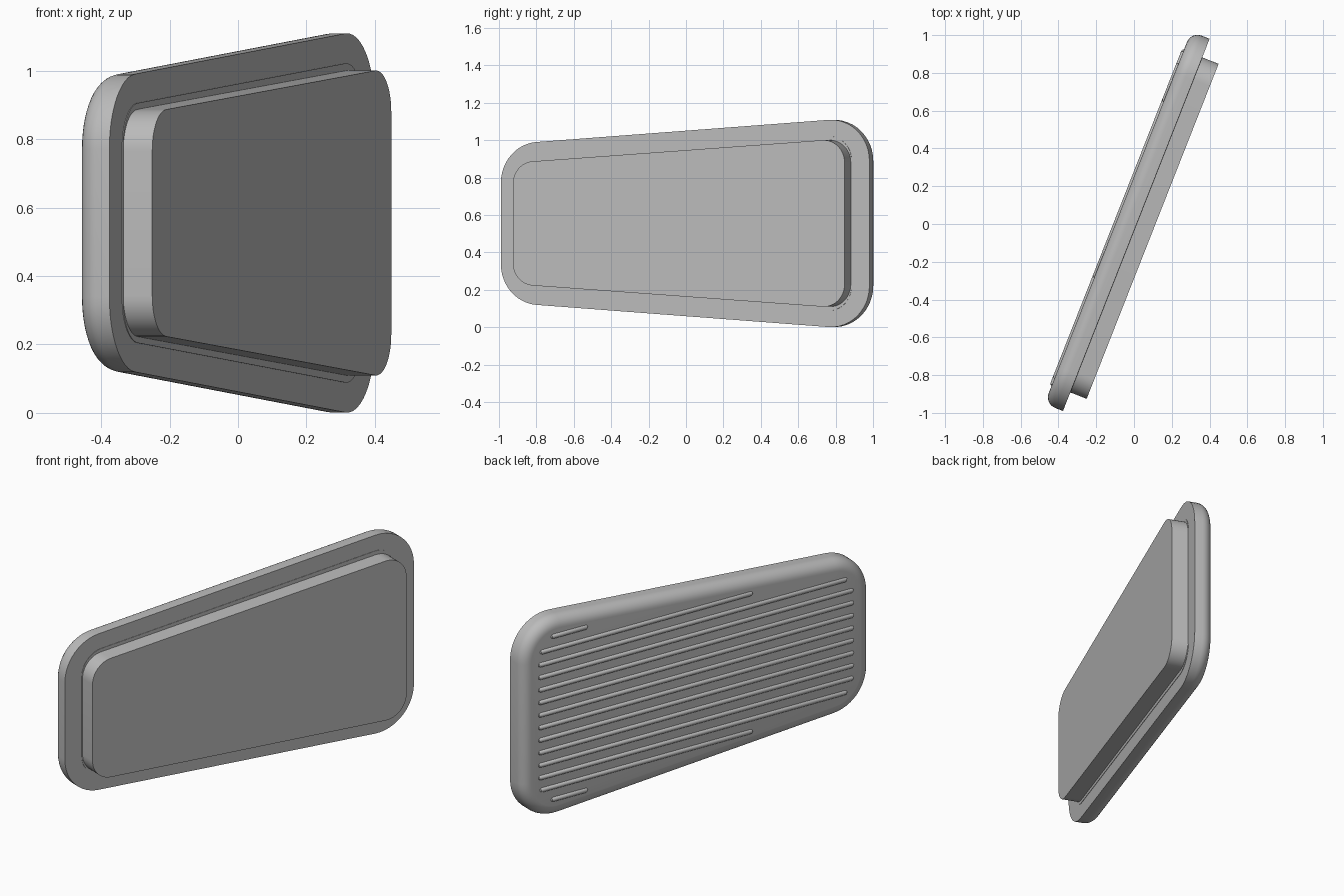
import bpy, bmesh, math

cube = bpy.data.objects.get("Cube")
if cube:
    bpy.data.objects.remove(cube)

ANGLE = math.radians(68.5)   # heading of the panel's long axis
MID_Z = 0.555

grey = bpy.data.materials.new("mid_grey")
grey.use_nodes = True
grey.diffuse_color = (0.5, 0.5, 0.5, 1)
grey.node_tree.nodes["Principled BSDF"].inputs["Base Color"].default_value = (0.5, 0.5, 0.5, 1)


def outline(half_len, mid_h, slope, r, inset=0.0, n=12):
    """Rounded trapezoid in (along, up), counter-clockwise."""
    k = math.hypot(1, slope)
    half_len, mid_h, r = half_len - inset, mid_h - inset * k, r - inset
    turn = math.pi / 2 + math.atan(slope)
    top = []
    for sign, a0, a1 in ((1, 0, turn), (-1, turn, math.pi)):
        cu = sign * (half_len - r)
        cz = mid_h + slope * cu - r * k
        for i in range(n + 1):
            a = a0 + (a1 - a0) * i / n
            top.append((cu + r * math.cos(a), cz + r * math.sin(a)))
    return top + [(u, -z) for u, z in reversed(top)]


def loft(bm, rings):
    """Skin a list of equal rings of 3D points and cap both ends."""
    loops = [[bm.verts.new(p) for p in ring] for ring in rings]
    for a, b in zip(loops, loops[1:]):
        for i in range(len(a)):
            j = (i + 1) % len(a)
            bm.faces.new((a[i], a[j], b[j], b[i]))
    bm.faces.new(loops[0])
    bm.faces.new(loops[-1])


def finish(name, bm):
    bmesh.ops.recalc_face_normals(bm, faces=bm.faces)
    mesh = bpy.data.meshes.new(name)
    bm.to_mesh(mesh)
    bm.free()
    mesh.materials.append(grey)
    ob = bpy.data.objects.new(name, mesh)
    bpy.context.collection.objects.link(ob)
    ob.rotation_euler.z = ANGLE
    ob.location.z = MID_Z
    bpy.ops.object.select_all(action='DESELECT')
    ob.select_set(True)
    bpy.context.view_layer.objects.active = ob
    bpy.ops.object.shade_smooth_by_angle(angle=math.radians(35))
    return ob


def slab(name, shape, layers):
    """Stack outlines; each layer is (depth towards the back, inset)."""
    bm = bmesh.new()
    loft(bm, [[(u, d, z) for u, z in outline(*shape, inset=i)] for d, i in layers])
    return finish(name, bm)


# Outer frame: square front edge, rounded back edge
FRAME = (1.059, 0.4956, 0.0705, 0.22)
BACK, ROUND = 0.092, 0.06
layers = [(-0.013, 0)]
for i in range(9):
    a = math.pi / 2 * i / 8
    layers.append((BACK - ROUND + ROUND * math.sin(a), ROUND * (1 - math.cos(a))))
slab("outer_frame", FRAME, layers)

# Raised front panel and the thin seam around its foot
slab("front_panel", (0.953, 0.389, 0.068, 0.12), [(-0.106, 0), (0, 0)])
OPENING = (0.957, 0.409, 0.07, 0.13)
slab("panel_seam", OPENING, [(-0.015, 0), (0, 0)])

# Horizontal back ribs, each trimmed to the tapered opening
ROWS, PITCH, RIB = 14, 0.07, 0.013
edge = outline(*OPENING)
bm = bmesh.new()
for row in range(ROWS):
    z = (row - (ROWS - 1) / 2) * PITCH
    hits = []
    for (u0, z0), (u1, z1) in zip(edge, edge[1:] + edge[:1]):
        if (z0 - z) * (z1 - z) < 0:
            hits.append(u0 + (u1 - u0) * (z - z0) / (z1 - z0))
    if len(hits) < 2:
        continue
    lo, hi = min(hits), max(hits)
    stations = [(lo, 0.3), (lo + RIB * 0.3, 0.75), (lo + RIB, 1),
                (hi - RIB, 1), (hi - RIB * 0.3, 0.75), (hi, 0.3)]
    loft(bm, [[(u, BACK - 0.002 + RIB * s * math.cos(t), z + RIB * s * math.sin(t))
               for t in (math.tau * k / 12 for k in range(12))]
              for u, s in stations])
finish("back_ribs", bm)
